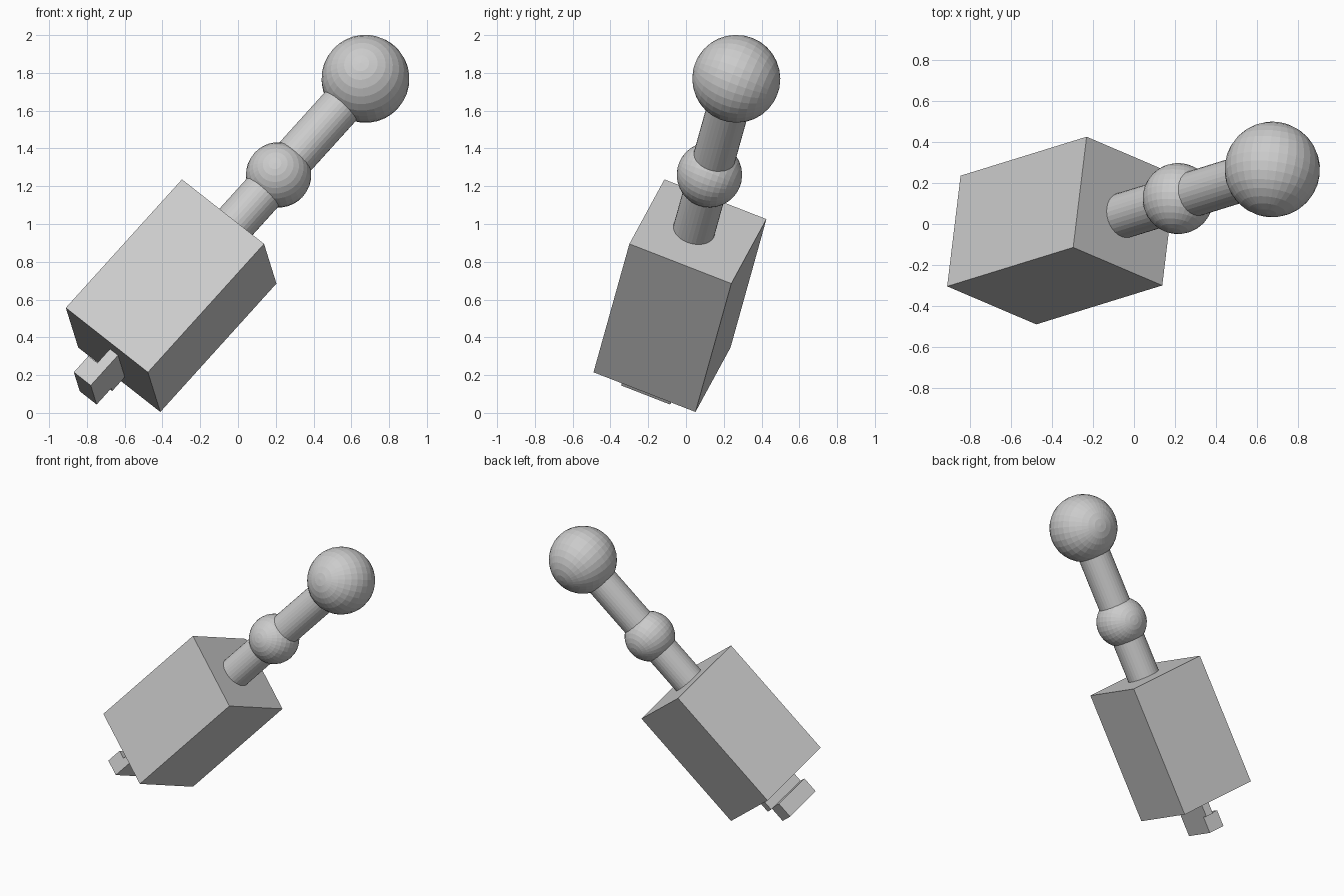
import bpy
from math import pi
from mathutils import Matrix, Vector

if "Cube" in bpy.data.objects:
    bpy.data.objects.remove(bpy.data.objects["Cube"])

# Tilted frame of the whole device: Y runs along the stick, X across, Z up from the panel
Y = Vector((0.657, 0.203, 0.7265)).normalized()
X = Vector((0.747, -0.318, -0.584))
X = (X - Y * X.dot(Y)).normalized()
Z = X.cross(Y)
FRAME = Matrix.Translation((-0.354, -0.032, 0.6205)) @ Matrix((X, Y, Z)).transposed().to_4x4()


def place(name, local):
    ob = bpy.context.object
    ob.name = name
    ob.matrix_world = FRAME @ local
    return ob


def block(name, lo, hi):
    lo, hi = Vector(lo), Vector(hi)
    bpy.ops.mesh.primitive_cube_add(size=1)
    bpy.context.object.data.transform(Matrix.Diagonal((*(hi - lo), 1)))
    return place(name, Matrix.Translation((lo + hi) / 2))


def ball(name, y, r):
    bpy.ops.mesh.primitive_uv_sphere_add(segments=32, ring_count=16, radius=r)
    return place(name, Matrix.Translation((0, y, OFF)))


def rod(name, y0, y1, r):
    bpy.ops.mesh.primitive_cylinder_add(vertices=32, radius=r, depth=y1 - y0)
    return place(name, Matrix.Translation((0, (y0 + y1) / 2, OFF)) @ Matrix.Rotation(pi / 2, 4, 'X'))


OFF = 0.022          # the stick sits slightly off the body centre
H, W = 0.468, 0.2915  # body half length and half width

# Body
block("body", (-W, -H, -W), (W, H, W))

# Stick with its two balls
rod("lower_shaft", H - 0.02, 0.87, 0.112)
ball("joint_ball", 0.87, 0.173)
rod("upper_shaft", 0.87, 1.57, 0.112)
ball("top_ball", 1.57, 0.233)

# Hooked clip under the body
block("clip_neck", (0.003, -H - 0.102, -0.155), (0.06, -H + 0.02, 0.165))
block("clip_hook", (-0.06, -H - 0.22, -0.115), (0.06, -H - 0.102, 0.165))
